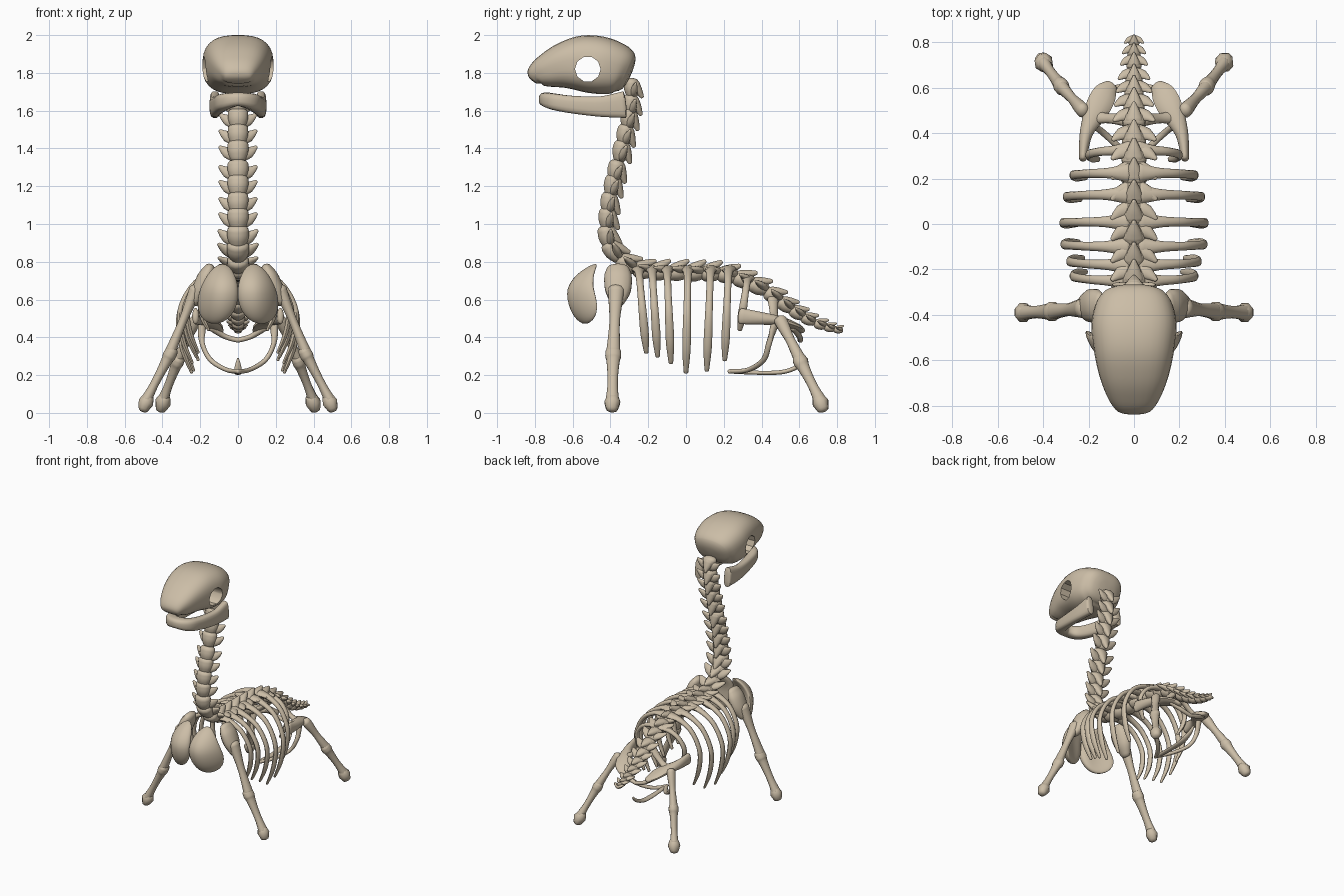
import bpy, bmesh, math
from mathutils import Vector

cube = bpy.data.objects.get("Cube")
if cube:
    bpy.data.objects.remove(cube, do_unlink=True)

bone_mat = bpy.data.materials.new("bone")
bone_mat.use_nodes = True
BONE = (0.60, 0.51, 0.385, 1)
bone_mat.diffuse_color = BONE
bsdf = bone_mat.node_tree.nodes["Principled BSDF"]
bsdf.inputs["Base Color"].default_value = BONE
bsdf.inputs["Roughness"].default_value = 0.8


def resample(points, steps):
    """Smooth curve through points of any dimension."""
    out, last = [], len(points) - 1
    for i in range(last):
        p0, p1 = points[max(i - 1, 0)], points[i]
        p2, p3 = points[i + 1], points[min(i + 2, last)]
        for s in range(steps):
            t = s / steps
            out.append([0.5 * (2 * b + (c - a) * t + (2 * a - 5 * b + 4 * c - d) * t * t
                               + (3 * b - a - 3 * c + d) * t ** 3)
                        for a, b, c, d in zip(p0, p1, p2, p3)])
    out.append(list(points[-1]))
    return out


def loft(bm, stations, up=(0, 0, 1), sides=12, power=2.0, steps=5, dome=0.8):
    """Skin elliptical rings (x, y, z, half width, half height) with domed ends."""
    st = [(Vector(s[:3]), max(s[3], .003), max(s[4], .003)) for s in resample(stations, steps)]
    for end in (0, -1):
        p, a, b = st[end]
        out = (p - st[1 if end == 0 else -2][0]).normalized() * min(a, b) * dome
        extra = [(p + out * k, a * f, b * f) for k, f in ((.6, .8), (.9, .45), (1, .12))]
        st = extra[::-1] + st if end == 0 else st + extra
    rings = []
    for i, (p, a, b) in enumerate(st):
        t = (st[min(i + 1, len(st) - 1)][0] - st[max(i - 1, 0)][0]).normalized()
        side = t.cross(Vector(up)).normalized()
        high = side.cross(t)
        ring = []
        for k in range(sides):
            ang = math.tau * (k + .5) / sides
            c, s = math.cos(ang), math.sin(ang)
            c = math.copysign(abs(c) ** (2 / power), c)
            s = math.copysign(abs(s) ** (2 / power), s)
            ring.append(bm.verts.new(p + side * a * c + high * b * s))
        rings.append(ring)
    for r, q in zip(rings, rings[1:]):
        for k in range(sides):
            bm.faces.new((r[k], r[(k + 1) % sides], q[(k + 1) % sides], q[k]))
    bm.faces.new(rings[0])
    bm.faces.new(rings[-1])


def finish(name, bm, angle=50):
    bmesh.ops.recalc_face_normals(bm, faces=bm.faces)
    mesh = bpy.data.meshes.new(name)
    bm.to_mesh(mesh)
    bm.free()
    mesh.materials.append(bone_mat)
    ob = bpy.data.objects.new(name, mesh)
    bpy.context.collection.objects.link(ob)
    smooth(ob, angle)
    return ob


def smooth(ob, angle):
    bpy.ops.object.select_all(action='DESELECT')
    ob.select_set(True)
    bpy.context.view_layer.objects.active = ob
    bpy.ops.object.shade_smooth_by_angle(angle=math.radians(angle))


def piece(name, stations, **kw):
    bm = bmesh.new()
    loft(bm, stations, **kw)
    return finish(name, bm)


def pair(name, stations, **kw):
    for label, m in (("left", 1), ("right", -1)):
        piece(label + "_" + name, [(s[0] * m, *s[1:]) for s in stations], **kw)


def long_bone(name, start, end, radii, flat):
    """Limb bone with (fraction, radius) stations, wider front to back."""
    a, b = Vector(start), Vector(end)
    pair(name, [(*a.lerp(b, f), r * flat, r) for f, r in radii], up=(1, 0, 0.3))


# Skull: y, underside, top, half width
profile = [(-.81, 1.732, 1.80, .07), (-.79, 1.722, 1.85, .095), (-.74, 1.72, 1.90, .125),
           (-.65, 1.715, 1.96, .157), (-.55, 1.70, 1.998, .178), (-.45, 1.687, 1.992, .188),
           (-.36, 1.685, 1.955, .17), (-.315, 1.695, 1.91, .135)]
skull = piece("skull", [(0, y, (lo + hi) / 2, w, (hi - lo) / 2) for y, lo, hi, w in profile],
              sides=32, power=2.7, dome=.25)

# Eye sockets cut straight through
bpy.ops.mesh.primitive_cylinder_add(vertices=10, radius=.068, depth=.6, location=(0, -.52, 1.82),
                                    rotation=(0, math.pi / 2, 0))
cutter = bpy.context.object
cutter.name = "socket_cutter"
cutter.hide_render = True
cutter.data.materials.append(bone_mat)
cut = skull.modifiers.new("sockets", 'BOOLEAN')
cut.operation, cut.object, cut.solver = 'DIFFERENCE', cutter, 'EXACT'
bpy.context.view_layer.objects.active = skull
bpy.ops.object.modifier_apply(modifier=cut.name)
bpy.data.objects.remove(cutter, do_unlink=True)
smooth(skull, 40)

# Lower jaw, a horseshoe
half = [(.122, -.325, 1.632, .028, .072), (.122, -.45, 1.622, .028, .055),
        (.102, -.60, 1.632, .032, .047), (.07, -.70, 1.648, .04, .043)]
piece("lower_jaw", half + [(0, -.737, 1.66, .042, .036)]
      + [(-s[0], *s[1:]) for s in reversed(half)], power=3, sides=16, dome=.3)

# Vertebrae along the spine from skull to tail tip (y, z, scale)
spine = resample([(-.285, 1.74, .9), (-.295, 1.60, .95), (-.34, 1.40, 1), (-.39, 1.20, 1),
                  (-.415, 1.05, 1), (-.41, .91, 1.05), (-.34, .81, 1.05), (-.22, .755, 1),
                  (0, .745, 1), (.2, .735, 1), (.34, .69, .98), (.45, .63, .92),
                  (.56, .55, .82), (.66, .49, .68), (.75, .455, .54), (.82, .437, .4)], 12)


def vertebra(name, y, z, t, k):
    n = Vector((1, 0, 0)).cross(t)
    base = Vector((0, y, z))

    def at(x, along, high, a, b):
        return (*(base + (Vector((x, 0, 0)) + t * along + n * high) * k), a * k, b * k)

    bm = bmesh.new()
    # Rounded body, hooded dorsal spine and the two side processes
    loft(bm, [at(0, -.04, -.004, .056, .044), at(0, 0, -.002, .056, .046),
              at(0, .04, .002, .042, .034)], up=n, steps=3, dome=.5)
    loft(bm, [at(0, -.03, .018, .045, .026), at(0, .01, .038, .03, .024),
              at(0, .045, .06, .01, .012)], up=n, steps=3)
    for m in (1, -1):
        loft(bm, [at(m * .02, .015, .008, .024, .038), at(m * .06, 0, .016, .018, .03),
                  at(m * .096, -.03, .02, .008, .01)], up=t, steps=2)
    finish(name, bm)


dist, goal, count = 0, .02, 0
for p, q in zip(spine, spine[1:]):
    step = Vector((0, q[0] - p[0], q[1] - p[1]))
    dist += step.length
    if dist >= goal:
        count += 1
        vertebra("vertebra_%02d" % count, q[0], q[1], step.normalized(), q[2])
        goal += .09 * q[2]

# Ribs: y at spine, y at tip, tip height, half width
ribs = [(-.25, -.21, .32, .27), (-.18, -.15, .30, .285), (-.10, -.08, .265, .31), (.01, 0, .215, .315),
        (.13, .11, .225, .30), (.225, .205, .28, .27), (.325, .285, .44, .20)]
for i, (y0, y1, zt, w) in enumerate(ribs):
    top = .76 if y0 < .3 else .71
    drop = top - zt
    shape = [(.1, 0, .042, .022), (.4, .03, .024, .017), (.72, .14, .019, .015), (.93, .33, .019, .014),
             (1, .52, .021, .014), (.93, .78, .022, .014), (.78, 1, .012, .008)]
    pair("rib_%d" % (i + 1), [(w * x, y0 + (y1 - y0) * d, top - drop * d, b, a)
                              for x, d, a, b in shape], up=(0, 1, 0), sides=10)

# Breast plates, cupped egg shapes
for label, m in (("left", 1), ("right", -1)):
    bm = bmesh.new()
    bmesh.ops.create_uvsphere(bm, u_segments=28, v_segments=18, radius=1)
    for v in bm.verts:
        vx, vy, vz = v.co
        h = (1 - vz) / 2
        x = .082 + .042 * h + vx * (.086 + .036 * h)
        y = -.582 + .05 * vy + 4.2 * max(x - .06, 0) ** 2 + .10 * max(vz, 0) ** 2 + .03 * min(vz, 0) ** 2
        v.co = (m * x, y, .63 + .158 * vz)
    finish(label + "_breast_plate", bm)

# Shoulder blades and front legs
pair("shoulder_blade", [(.15, -.36, .765, .06, .03), (.17, -.36, .72, .075, .045),
                        (.20, -.36, .65, .07, .045), (.23, -.365, .59, .042, .03)], up=(1, 0, .3))
long_bone("upper_front_leg", (.225, -.37, .65), (.355, -.385, .33),
          [(0, .036), (.2, .03), (.5, .023), (.8, .026), (1, .03)], 1.25)
long_bone("lower_front_leg", (.352, -.385, .325), (.485, -.39, .07),
          [(0, .035), (.1, .036), (.2, .03), (.5, .024), (.75, .024), (1, .03)], 1.2)
# Hind legs
long_bone("upper_hind_leg", (.225, .50, .49), (.315, .60, .29),
          [(0, .03), (.15, .029), (.5, .022), (.8, .025), (1, .028)], 1.15)
long_bone("lower_hind_leg", (.315, .60, .285), (.395, .705, .075),
          [(0, .033), (.1, .034), (.22, .028), (.5, .023), (.75, .023), (1, .029)], 1.15)
# Feet, faceted knobs
for name, (x, y), (dx, dy) in (("front_foot", (.488, -.39), (.012, -.002)),
                               ("hind_foot", (.398, .712), (.01, .012))):
    pair(name, [(x - dx, y - dy, .08, .034, .034), (x, y, .055, .045, .043),
                (x + dx, y + dy, .022, .034, .03)], up=(1, 0, .3), sides=8, steps=1, dome=.6)

# Pelvis
pair("hip_blade", [(.225, .29, .512, .018, .044), (.21, .40, .50, .03, .034), (.165, .50, .485, .055, .025),
                   (.13, .57, .46, .055, .02), (.10, .61, .435, .03, .015)])
pair("hip_bridge", [(.17, .47, .49, .03, .02), (.11, .465, .53, .022, .016), (.04, .46, .60, .03, .02)],
     up=(0, 0.2, 1))
pair("rear_hip_bar", [(.14, .57, .45, .02, .018), (.07, .60, .405, .015, .014), (0, .605, .385, .015, .014)])
pair("pubic_strut", [(.19, .47, .47, .025, .02), (.19, .44, .37, .016, .013), (.145, .41, .28, .015, .013),
                     (.06, .33, .228, .015, .012), (0, .24, .22, .014, .012)], up=(0, .4, 1))
piece("pelvic_keel", [(0, .23, .22, .012, .012), (0, .40, .212, .02, .011), (0, .52, .218, .022, .012),
                      (0, .60, .25, .016, .012), (0, .64, .285, .006, .008)])
